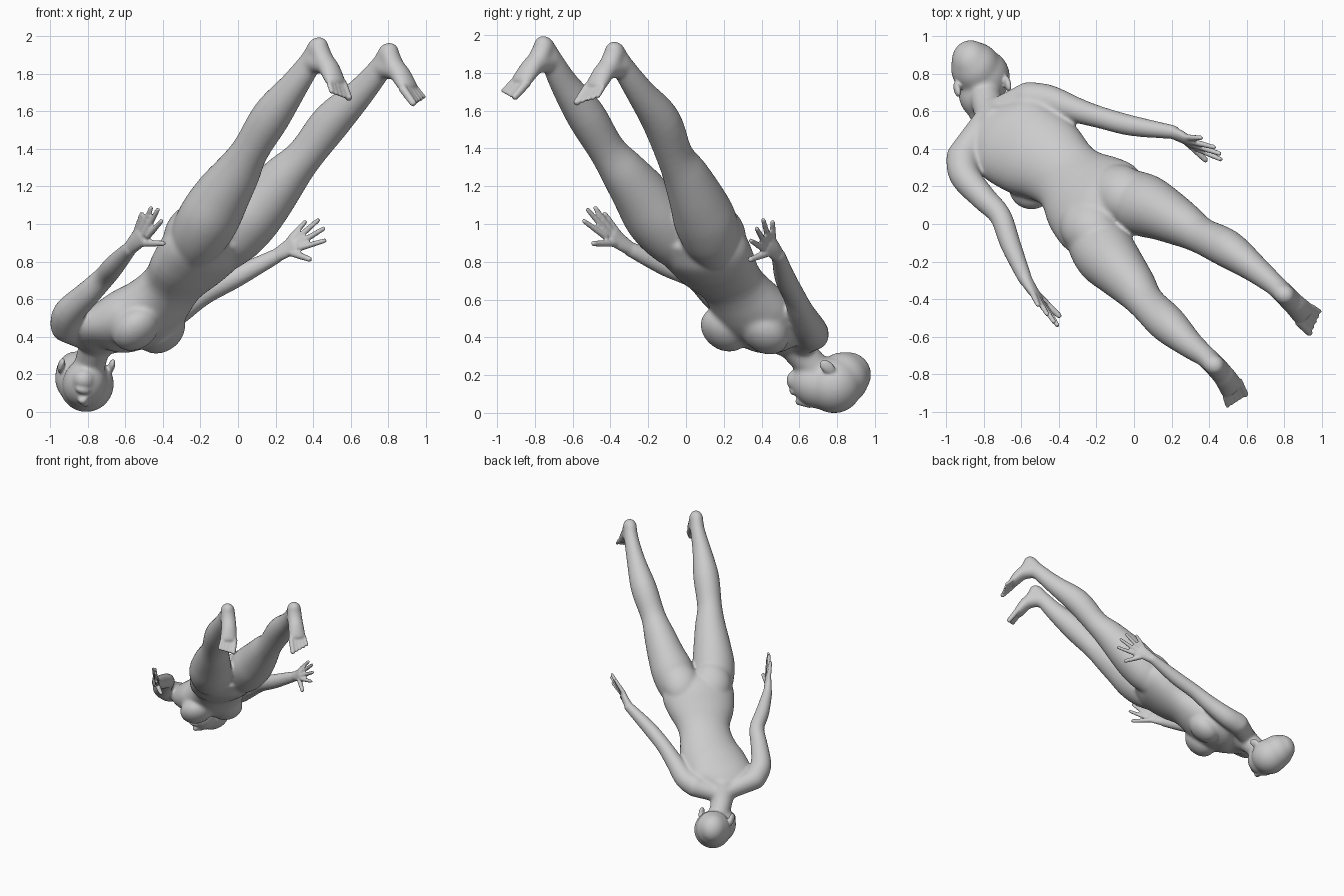
import bpy, bmesh, math
from mathutils import Vector as V, Matrix

cube = bpy.data.objects.get("Cube")
if cube:
    bpy.data.objects.remove(cube, do_unlink=True)

# One plain grey material
grey = bpy.data.materials.new("plain grey")
grey.use_nodes = True
COLOR = (0.6, 0.6, 0.6, 1)
grey.diffuse_color = COLOR
grey.node_tree.nodes["Principled BSDF"].inputs["Base Color"].default_value = COLOR

# Body directions: across the shoulders, and out of the back
SIDE = V((0.66, 0.75, 0)).normalized()
BACK = V((-0.495, 0.43, 0.75)).normalized()
bm = bmesh.new()
body = bpy.data.objects.new("body", bpy.data.meshes.new("body"))
bpy.context.collection.objects.link(body)


def spline(a, b, c, d, t):
    return 0.5 * (2 * b + (c - a) * t + (2 * a - 5 * b + 4 * c - d) * t * t
                  + (3 * b - a - 3 * c + d) * t ** 3)


def loft(points, radii, side=SIDE, steps=4, sides=20):
    """Closed tube of ellipses; each radius is (across, deep)."""
    pts, rad = [V(p) for p in points], [V((r[0], r[1])) for r in radii]
    n = len(pts)
    path = []
    for i in range(n - 1):
        ids = (max(i - 1, 0), i, i + 1, min(i + 2, n - 1))
        for k in range(steps):
            path.append((spline(*[pts[j] for j in ids], k / steps),
                         spline(*[rad[j] for j in ids], k / steps)))
    path.append((pts[-1], rad[-1]))
    tip = (pts[-1] - pts[-2]).normalized()
    path.append((pts[-1] + tip * min(rad[-1]) * 0.6, rad[-1] * 0.7))
    rings = []
    for i, (p, r) in enumerate(path):
        t = (path[min(i + 1, len(path) - 1)][0] - path[max(i - 1, 0)][0]).normalized()
        u = (side - t * side.dot(t)).normalized()
        w = t.cross(u)
        rings.append([bm.verts.new(p + u * r.x * math.cos(a) + w * r.y * math.sin(a))
                      for a in (2 * math.pi * k / sides for k in range(sides))])
    faces = [bm.faces.new((a[k], a[(k + 1) % sides], b[(k + 1) % sides], b[k]))
             for a, b in zip(rings, rings[1:]) for k in range(sides)]
    faces += [bm.faces.new(rings[0][::-1]), bm.faces.new(rings[-1])]
    bmesh.ops.recalc_face_normals(bm, faces=faces)


def blob(center, radii, x_axis=SIDE, y_axis=BACK):
    """Ellipsoid on two given axes."""
    x = x_axis.normalized()
    y = (y_axis - x * y_axis.dot(x)).normalized()
    rot = Matrix((x, y, x.cross(y))).transposed().to_4x4()
    bmesh.ops.create_uvsphere(bm, u_segments=24, v_segments=16, radius=1,
                              matrix=Matrix.Translation(center) @ rot @ Matrix.Diagonal((*radii, 1)))


def fuse(iterations):
    """Merge everything built so far into one softened skin."""
    bm.to_mesh(body.data)
    remesh = body.modifiers.new("fuse", 'REMESH')
    remesh.mode = 'VOXEL'
    remesh.voxel_size = 0.008
    soft = body.modifiers.new("soften", 'SMOOTH')
    soft.factor = 0.5
    soft.iterations = iterations
    old = body.data
    skin = bpy.data.meshes.new_from_object(body.evaluated_get(bpy.context.evaluated_depsgraph_get()))
    body.modifiers.clear()
    body.data = skin
    bpy.data.meshes.remove(old)
    bm.clear()
    bm.from_mesh(skin)


# Torso from crotch to neck base
loft([(-.07, .01, .98), (-.16, .075, .91), (-.255, .155, .80), (-.35, .25, .69),
      (-.47, .35, .56), (-.58, .41, .50), (-.70, .49, .45), (-.75, .55, .39)],
     [(.21, .11), (.285, .168), (.262, .158), (.203, .138),
      (.24, .165), (.255, .165), (.24, .12), (.12, .09)], sides=32)
blob((-.60, .43, .46), (.23, .13, .14))              # upper chest
for c in ((-.24, -.015, .985), (-.07, .165, .985)):  # buttocks
    blob(c, (.15, .125, .18))
for c in ((-.54, .205, .455), (-.405, .42, .44)):    # breasts
    blob(c, (.13, .10, .14))
for a, b in (((-.77, .58, .39), (-.92, .35, .47)),   # shoulder slopes
             ((-.72, .61, .38), (-.55, .68, .43))):
    loft([a, b], [(.07, .065), (.085, .085)], side=BACK)

# Neck and head
FACE, ACROSS = V((-.05, -.65, -.75)), V((.96, .1, -.2))
loft([(-.73, .53, .44), (-.77, .61, .33), (-.80, .72, .21)], [(.11, .10), (.085, .085), (.085, .085)])
blob((-.805, .785, .16), (.147, .15, .15), ACROSS, FACE)      # forehead and temples
blob((-.84, .83, .195), (.134, .142, .14), ACROSS, FACE)      # crown
blob((-.865, .865, .22), (.105, .115, .12), ACROSS, FACE)     # back of the skull
blob((-.815, .69, .165), (.118, .125, .14), ACROSS, FACE)     # face
blob((-.82, .59, .185), (.06, .06, .06), ACROSS, FACE)        # chin

# Legs from inside the hip to the heel
LEG_R = [(.11, .11), (.155, .15), (.168, .162), (.148, .15), (.122, .124),
         (.098, .1), (.102, .106), (.074, .08), (.056, .064), (.05, .05)]
LEFT_LEG = [(-.26, .01, .84), (-.21, -.07, .94), (-.15, -.16, 1.05), (-.08, -.24, 1.17),
            (0, -.33, 1.29), (.07, -.42, 1.41), (.18, -.53, 1.59), (.30, -.64, 1.75),
            (.39, -.71, 1.88), (.425, -.75, 1.965)]
RIGHT_LEG = [(-.09, .17, .84), (-.03, .14, .93), (.06, .10, 1.04), (.15, .06, 1.14),
             (.26, 0, 1.27), (.36, -.06, 1.38), (.50, -.13, 1.56), (.65, -.24, 1.71),
             (.765, -.335, 1.85), (.80, -.375, 1.935)]
LEFT_FOOT = [(.43, -.75, 1.955), (.475, -.80, 1.86), (.525, -.875, 1.765), (.555, -.95, 1.685)]
RIGHT_FOOT = [(.805, -.375, 1.925), (.85, -.42, 1.83), (.91, -.48, 1.74), (.975, -.535, 1.655)]
FEET = ((LEFT_LEG, LEFT_FOOT, 1), (RIGHT_LEG, RIGHT_FOOT, -1))
for leg, foot, inner in FEET:
    heel, arch, ball, tip = [V(p) for p in foot]
    loft(leg, LEG_R, sides=24)
    blob(heel, (.054, .054, .06))
    loft([leg[-2], arch, ball], [(.058, .064), (.06, .056), (.068, .036)])
    loft([heel, arch, ball], [(.056, .052), (.06, .046), (.072, .036)])

# Arms from shoulder to wrist
ARM_R = [(.09, .09), (.083, .083), (.069, .07), (.06, .06), (.056, .058), (.038, .041)]
LEFT_ARM = [(-.91, .36, .47), (-.90, .26, .54), (-.80, .14, .64), (-.71, .045, .73),
            (-.655, -.11, .795), (-.572, -.305, .885)]
RIGHT_ARM = [(-.56, .67, .43), (-.45, .66, .46), (-.31, .61, .55), (-.18, .57, .64),
             (-.01, .525, .73), (.22, .49, .85)]
for arm in (LEFT_ARM, RIGHT_ARM):
    loft(arm, ARM_R)
    blob(arm[0], (.087, .087, .087))

fuse(32)

# Nose, mouth and ears
loft([(-.81, .665, .055), (-.825, .60, .08)], [(.015, .02), (.028, .026)])
blob((-.825, .572, .13), (.04, .022, .024), ACROSS, FACE)
for c in ((-.672, .75, .255), (-.94, .72, .26)):
    blob(c, (.018, .032, .05), ACROSS, FACE)

# Toes, the big toe on the inner side and longest
for leg, foot, inner in FEET:
    ball, tip = V(foot[2]), V(foot[3])
    for k in range(5):
        off = SIDE * inner * (.052 - .029 * k + (.006 if k == 0 else 0))
        r = .019 if k == 0 else .0125
        loft([ball + off * .9, ball.lerp(tip, 1 - .1 * k) + off], [(r * 1.1, r * 1.3), (r, r)], sides=10)

# Hands; finger tips run from little finger to thumb
LEFT_TIPS = [(-.51, -.43, 1.07), (-.46, -.48, 1.1), (-.425, -.52, 1.09),
             (-.405, -.54, 1.03), (-.395, -.49, .91)]
RIGHT_TIPS = [(.36, .46, 1.025), (.43, .41, 1.035), (.46, .375, .99),
              (.465, .345, .925), (.385, .34, .825)]
for arm, palm, tips in ((LEFT_ARM, (-.512, -.39, .955), LEFT_TIPS),
                        (RIGHT_ARM, (.305, .435, .91), RIGHT_TIPS)):
    wrist, palm = V(arm[-1]), V(palm)
    spread = (V(tips[3]) - V(tips[0])).normalized()
    loft([wrist.lerp(V(arm[-2]), .1), wrist.lerp(palm, .5), palm],
         [(.036, .034), (.048, .028), (.058, .022)], spread)
    for k, tip in enumerate(tips):
        root = palm + spread * (-.045 + .03 * k)
        if k == 4:
            root = wrist.lerp(palm, .45) + spread * .02
        r = .019 if k == 4 else .016
        loft([root, root.lerp(V(tip), .5), tip],
             [(r * 1.1, r * 1.1), (r, r), (r * .8, r * .8)], spread, sides=10)

fuse(3)
bm.free()

skin = body.data
skin.name = "body"
skin.materials.clear()
skin.materials.append(grey)
skin.polygons.foreach_set("use_smooth", [True] * len(skin.polygons))

# Centre and set on the floor
lo = V([min(v.co[i] for v in skin.vertices) for i in range(3)])
hi = V([max(v.co[i] for v in skin.vertices) for i in range(3)])
skin.transform(Matrix.Translation((-(lo.x + hi.x) / 2, -(lo.y + hi.y) / 2, -lo.z)))
skin.update()
